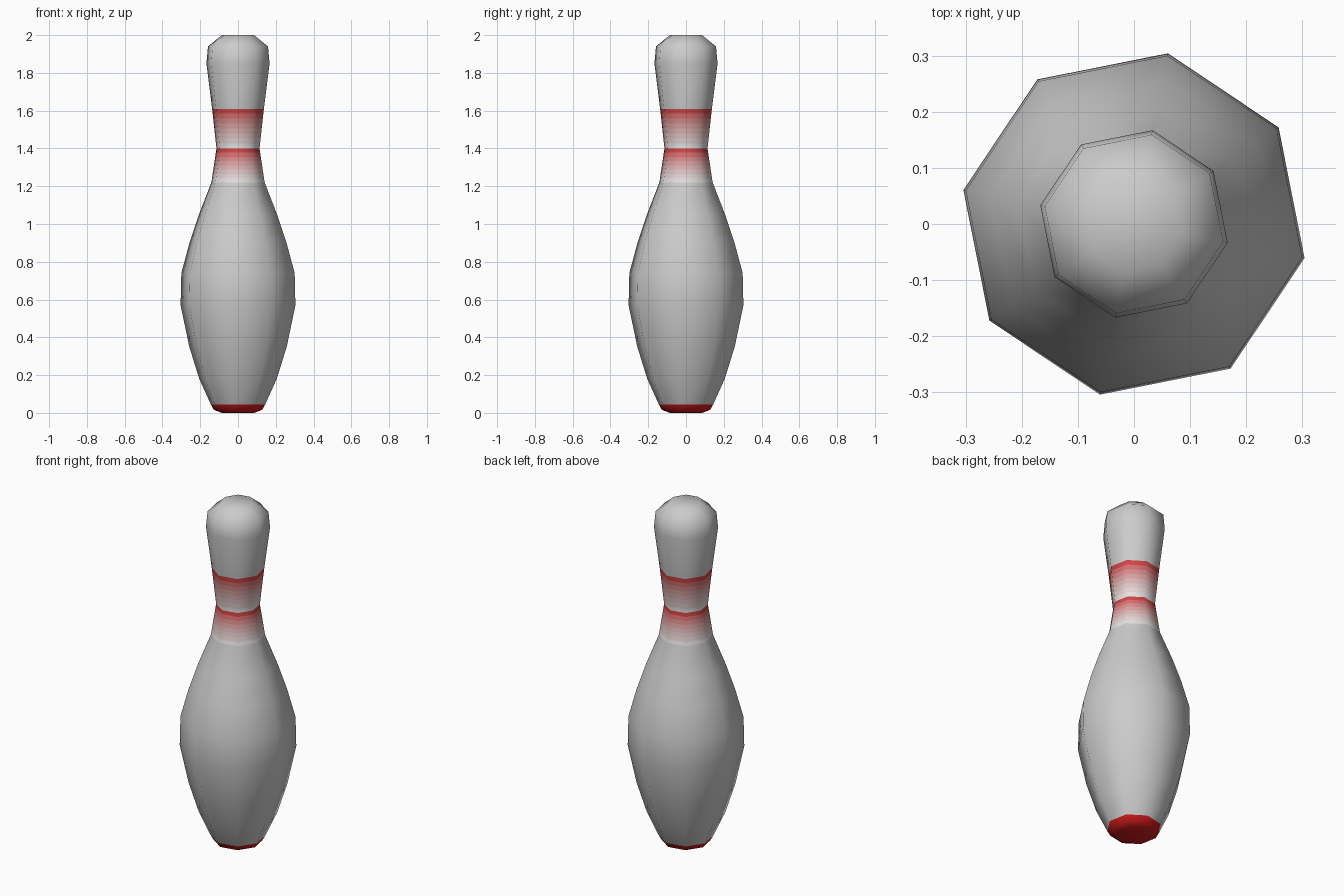
import bpy, bmesh, math

if "Cube" in bpy.data.objects:
    bpy.data.objects.remove(bpy.data.objects["Cube"])

SIDES = 8
OFFSET = math.radians(33.75)
SIL = math.cos(math.radians(11.25))   # silhouette half-width -> true radius


def material(name, col):
    m = bpy.data.materials.new(name)
    m.diffuse_color = (*col, 1)
    m.use_nodes = True
    m.node_tree.nodes["Principled BSDF"].inputs["Base Color"].default_value = m.diffuse_color
    return m


GREY, RED = (0.8, 0.8, 0.8), (0.62, 0.01, 0.01)
STEPS = 8

# Silhouette from foot to crown: (half-width, height, kind of the band above)
profile = [(0.085, 0.0, 'red'), (0.128, 0.016, 'red'), (0.144, 0.045, ''),
           (0.205, 0.18, ''), (0.258, 0.35, ''), (0.304, 0.57, ''),
           (0.300, 0.74, ''), (0.257, 0.90, ''), (0.207, 1.05, ''),
           (0.141, 1.22, 'fade'), (0.114, 1.40, 'fade'), (0.137, 1.61, ''),
           (0.167, 1.85, ''), (0.159, 1.94, ''), (0.085, 2.0, '')]

# Split fading stripes into thin strips; each ring stores its band's material
rings = []
for i, (w, z, kind) in enumerate(profile):
    if kind == 'fade':
        w2, z2, _ = profile[i + 1]
        for s in range(STEPS):
            t = s / STEPS
            rings.append((w + (w2 - w) * t, z + (z2 - z) * t, 2 + s))
    else:
        rings.append((w, z, 1 if kind == 'red' else 0))

# Lathe the pin
bm = bmesh.new()
loops = []
for w, z, _ in rings:
    r = w / SIL
    loops.append([bm.verts.new((r * math.cos(OFFSET + k * math.tau / SIDES),
                                r * math.sin(OFFSET + k * math.tau / SIDES), z))
                  for k in range(SIDES)])
for (a, b), (_, _, mat) in zip(zip(loops, loops[1:]), rings):
    for k in range(SIDES):
        n = (k + 1) % SIDES
        bm.faces.new((a[k], a[n], b[n], b[k])).material_index = mat
bm.faces.new(loops[-1])
bm.faces.new(loops[0][::-1]).material_index = 1

mesh = bpy.data.meshes.new("bowling_pin")
bm.to_mesh(mesh)
bm.free()
pin = bpy.data.objects.new("bowling_pin", mesh)
bpy.context.collection.objects.link(pin)

# Grey body, red foot, and grey-to-red stripe shades
mesh.materials.append(material("body_grey", GREY))
mesh.materials.append(material("red", RED))
for s in range(STEPS):
    t = (s + 0.5) / STEPS
    mesh.materials.append(material(f"stripe_{s}", [g + (r - g) * t for g, r in zip(GREY, RED)]))

bpy.context.view_layer.objects.active = pin
pin.select_set(True)
bpy.ops.object.shade_smooth_by_angle(angle=math.radians(62))
